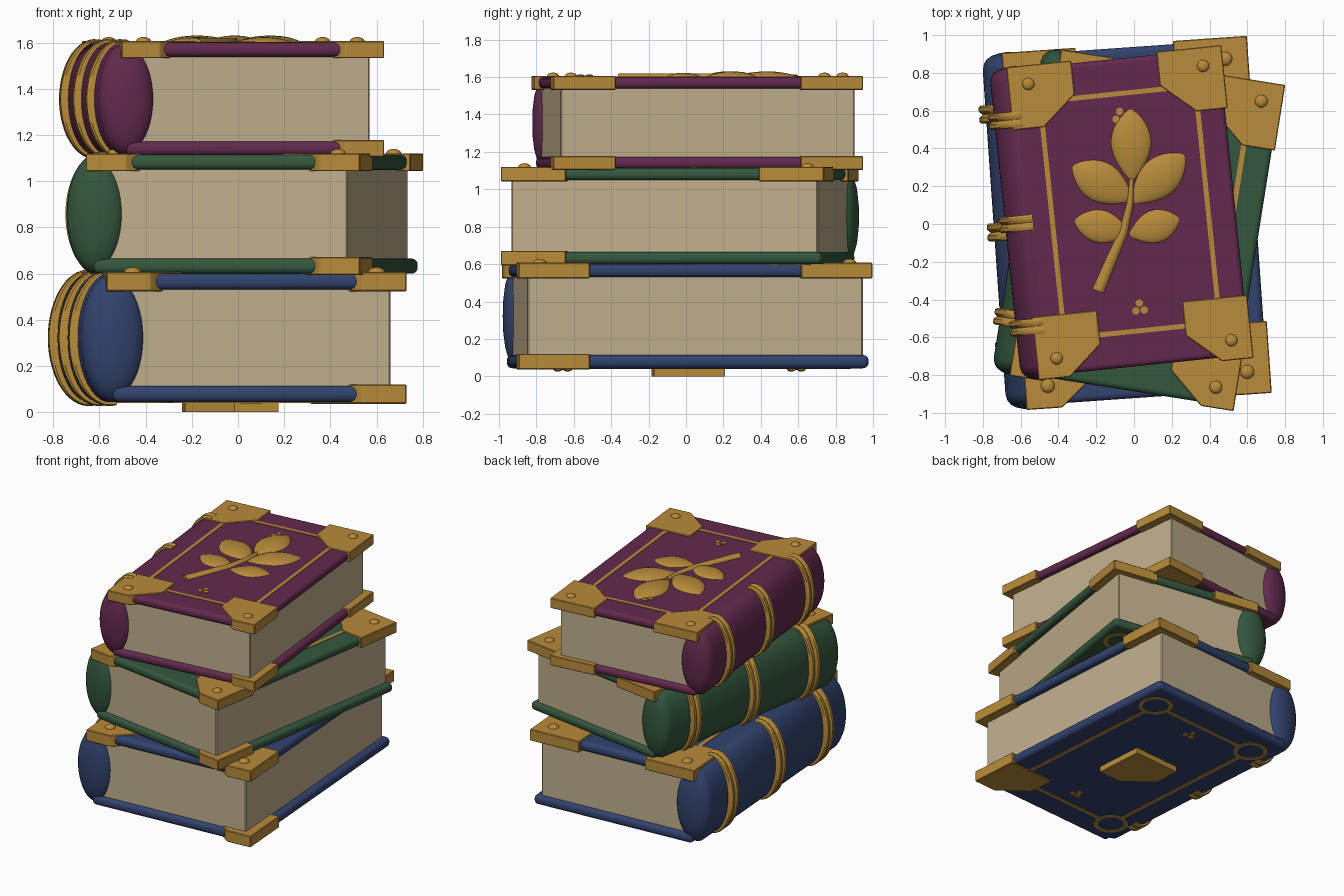
import bpy, bmesh, math
from mathutils import Matrix, Vector

if "Cube" in bpy.data.objects:
    bpy.data.objects.remove(bpy.data.objects["Cube"])


def material(name, rgb):
    m = bpy.data.materials.new(name)
    m.diffuse_color = (*rgb, 1)
    m.use_nodes = True
    m.node_tree.nodes["Principled BSDF"].inputs["Base Color"].default_value = m.diffuse_color
    return m


GOLD = material("gold", (0.48, 0.26, 0.043))
PAGE = material("paper", (0.53, 0.43, 0.265))
PURPLE = material("purple_leather", (0.125, 0.023, 0.075))
GREEN = material("green_leather", (0.034, 0.095, 0.048))
BLUE = material("blue_leather", (0.032, 0.056, 0.155))

HX, HY, HZ = 0.618, 0.83, 0.245      # half size of a book at scale 1
MID = 0.0465                         # centre of the cover decoration in x
SPINE_X, SPINE_R = -0.495, 0.123


def make(name, bm, mat, frame, bevel=0, segments=4, smooth=False):
    bmesh.ops.recalc_face_normals(bm, faces=bm.faces)
    me = bpy.data.meshes.new(name)
    bm.to_mesh(me)
    bm.free()
    ob = bpy.data.objects.new(name, me)
    bpy.context.collection.objects.link(ob)
    me.materials.append(mat)
    ob.matrix_world = frame
    if bevel:
        b = ob.modifiers.new("bevel", "BEVEL")
        b.width, b.segments = bevel, segments
    if smooth:
        bpy.context.view_layer.objects.active = ob
        bpy.ops.object.select_all(action='DESELECT')
        ob.select_set(True)
        bpy.ops.object.shade_smooth_by_angle(angle=math.radians(40))
    return ob


def add_box(bm, lo, hi):
    lo, hi = Vector(lo), Vector(hi)
    m = Matrix.Translation((lo + hi) / 2) @ Matrix.Diagonal((*(hi - lo), 1))
    bmesh.ops.create_cube(bm, size=1, matrix=m)


def add_prism(bm, outline, z0, z1):
    rings = [[bm.verts.new((x, y, z)) for x, y in outline] for z in (z0, z1)]
    bridge(bm, *rings)
    for r in rings:
        bm.faces.new(r)


def bridge(bm, a, b, closed=True):
    n = len(a)
    for i in range(n if closed else n - 1):
        j = (i + 1) % n
        bm.faces.new((a[i], a[j], b[j], b[i]))


def add_ring(bm, x, y, r0, r1, z0, z1, n=28):
    loops = []
    for r, z in ((r0, z0), (r1, z0), (r1, z1), (r0, z1)):
        loops.append([bm.verts.new((x + r * math.cos(i * math.tau / n), y + r * math.sin(i * math.tau / n), z))
                      for i in range(n)])
    for k in range(4):
        bridge(bm, loops[k], loops[(k + 1) % 4])


def plate_outline(side, top, cx=MID):
    # square plate with one clipped inner corner
    pts = [(0.572, 0), (0.572, -0.335), (0.405, -0.335), (0.227, -0.18), (0.227, 0)]
    return [(cx + side * x, top + y) for x, y in pts]


def spine(name, mat, frame):
    bm = bmesh.new()
    half = [(0.832, 0.1), (0.829, 0.35), (0.82, 0.62), (0.805, 0.82), (0.785, 0.94), (0.755, 1)]
    prof = [(-y, s) for y, s in half] + [(y, s) for y, s in reversed(half)]
    n, rings = 40, []
    for y, s in prof:
        rings.append([bm.verts.new((SPINE_X + SPINE_R * s * math.cos(i * math.tau / n), y,
                                    HZ * s * math.sin(i * math.tau / n))) for i in range(n)])
    for a, b in zip(rings, rings[1:]):
        bridge(bm, a, b)
    bm.faces.new(rings[0])
    bm.faces.new(rings[-1])
    make(name, bm, mat, frame, smooth=True)


def spine_bands(name, frame):
    # double-ridged straps wrapped round the spine
    bm = bmesh.new()
    prof = [(-0.042, -0.02), (-0.042, 0.022), (-0.034, 0.032), (-0.014, 0.032), (0, 0.016),
            (0.014, 0.032), (0.034, 0.032), (0.042, 0.022), (0.042, -0.02)]
    for yc in (-0.55, 0, 0.55):
        rings = []
        for i in range(33):
            a = math.radians(80 + 200 * i / 32)
            rings.append([bm.verts.new((SPINE_X + (SPINE_R + d) * math.cos(a), yc + y,
                                        (HZ + d * 0.45) * math.sin(a))) for y, d in prof])
        for a, b in zip(rings, rings[1:]):
            bridge(bm, a, b)
        bm.faces.new(rings[0])
        bm.faces.new(rings[-1])
    make(name, bm, GOLD, frame, smooth=True)


def cover_lines(name, frame, s):
    # thin border with corner rings and two trefoils
    bm = bmesh.new()
    fx, fy, w, r = 0.413, 0.63, 0.013, 0.095
    z0, z1 = sorted((s * (HZ - 0.004), s * (HZ + 0.003)))
    for k in (-1, 1):
        add_box(bm, (MID + k * fx - w, -fy + r, z0), (MID + k * fx + w, fy - r, z1))
        add_box(bm, (MID - fx + r, k * fy - w, z0), (MID + fx - r, k * fy + w, z1))
        for j in (-1, 1):
            add_ring(bm, MID + j * fx, k * fy, r - w, r + w, z0, z1)
        for a in (90, 210, 330):
            a = math.radians(a)
            bmesh.ops.create_cone(bm, cap_ends=True, segments=10, radius1=0.02, radius2=0.02, depth=0.01,
                                  matrix=Matrix.Translation((MID + 0.026 * math.cos(a),
                                                             k * 0.51 + 0.026 * math.sin(a), s * HZ)))
    make(name, bm, GOLD, frame)


def book(label, mat, loc, angle, scale, bottom_plates):
    F = Matrix.Translation(loc) @ Matrix.Rotation(math.radians(angle), 4, 'Z') @ Matrix.Scale(scale, 4)
    bm = bmesh.new()
    add_box(bm, (SPINE_X, -0.79, -HZ + 0.03), (0.56, 0.79, HZ - 0.03))
    make(label + "_pages", bm, PAGE, F, bevel=0.006, segments=1)
    spine(label + "_spine", mat, F)
    spine_bands(label + "_spine_bands", F)
    for side, s in (("upper", 1), ("lower", -1)):
        # cover board with rounded rim
        bm = bmesh.new()
        z0, z1 = sorted((s * (HZ - 0.062), s * HZ))
        add_box(bm, (-0.5, -0.815, z0), (0.603, 0.815, z1))
        make(f"{label}_{side}_cover", bm, mat, F, bevel=0.026, segments=5, smooth=True)
        cover_lines(f"{label}_{side}_border", F, s)
        # corner plates and their rivets
        plates = [(-1, HY), (1, HY), (-1, -0.5), (1, -0.5)] if s > 0 else bottom_plates
        bm, rv = bmesh.new(), bmesh.new()
        z0, z1 = sorted((s * (HZ - 0.068), s * (HZ + 0.006)))
        for px, top in plates:
            add_prism(bm, plate_outline(px, top), z0, z1)
            if s > 0:
                m = (Matrix.Translation((MID + px * 0.465, math.copysign(0.73, top), HZ + 0.004))
                     @ Matrix.Diagonal((0.033, 0.033, 0.02, 1)))
                bmesh.ops.create_uvsphere(rv, u_segments=16, v_segments=8, radius=1, matrix=m)
        make(f"{label}_{side}_corner_plates", bm, GOLD, F, bevel=0.004, segments=1)
        if s > 0:
            make(f"{label}_rivets", rv, GOLD, F, smooth=True)
        else:
            rv.free()
    return F


front_plate, back_plate = (1, -0.5), (1, HY)
blue = book("blue_book", BLUE, (-0.039, 0.005, 0.322), 4, 1.138, [front_plate])
book("green_book", GREEN, (0.023, -0.023, 0.857), -9, 1.05, [front_plate])
book("purple_book", PURPLE, (-0.068, 0.058, 1.355), 5.9, 1.0, [front_plate, back_plate])

# foot plate under the lowest book
bm = bmesh.new()
add_prism(bm, plate_outline(1, 0.168, cx=-0.395), -0.283, -0.21)
make("foot_plate", bm, GOLD, blue)

# sprig on the top cover
COVER_Z = 1.6


def leaf(name, base, tip, width, height):
    b, t = Vector(base), Vector(tip)
    d = t - b
    bm = bmesh.new()
    n, k, rings = 14, 12, []
    for i in range(n + 1):
        u = i / n
        w = max(math.sin(math.pi * u ** 1.1), 0) ** 0.75 + 0.01
        rings.append([bm.verts.new((d.length * u, width * w * math.cos(math.pi * j / k),
                                    height * w * math.sin(math.pi * j / k) - 0.004)) for j in range(k + 1)])
    for p, q in zip(rings, rings[1:]):
        bridge(bm, p, q)
    bm.faces.new(rings[0])
    bm.faces.new(rings[-1])
    F = Matrix.Translation((*b, COVER_Z)) @ Matrix.Rotation(math.atan2(d.y, d.x), 4, 'Z')
    make(name, bm, GOLD, F, smooth=True)


leaf("top_leaf", (-0.012, 0.225), (-0.018, 0.615), 0.107, 0.034)
leaf("upper_left_leaf", (-0.005, 0.125), (-0.33, 0.31), 0.107, 0.034)
leaf("upper_right_leaf", (-0.012, 0.11), (0.27, 0.37), 0.105, 0.034)
leaf("lower_left_leaf", (-0.02, -0.05), (-0.32, 0.02), 0.088, 0.027)
leaf("lower_right_leaf", (-0.03, -0.06), (0.245, 0.03), 0.088, 0.027)

# tapered stem
bm = bmesh.new()
path = [(-0.19, -0.355, 0.031), (-0.12, -0.19, 0.028), (-0.055, -0.04, 0.022), (-0.02, 0.11, 0.018), (-0.012, 0.24, 0.012)]
rings = [[bm.verts.new((x + w * math.cos(math.pi * j / 8), y - 0.4 * w * math.cos(math.pi * j / 8),
                        COVER_Z - 0.004 + 0.024 * math.sin(math.pi * j / 8))) for j in range(9)]
         for x, y, w in path]
for p, q in zip(rings, rings[1:]):
    bridge(bm, p, q)
bm.faces.new(rings[0])
bm.faces.new(rings[-1])
make("stem", bm, GOLD, Matrix(), smooth=True)
